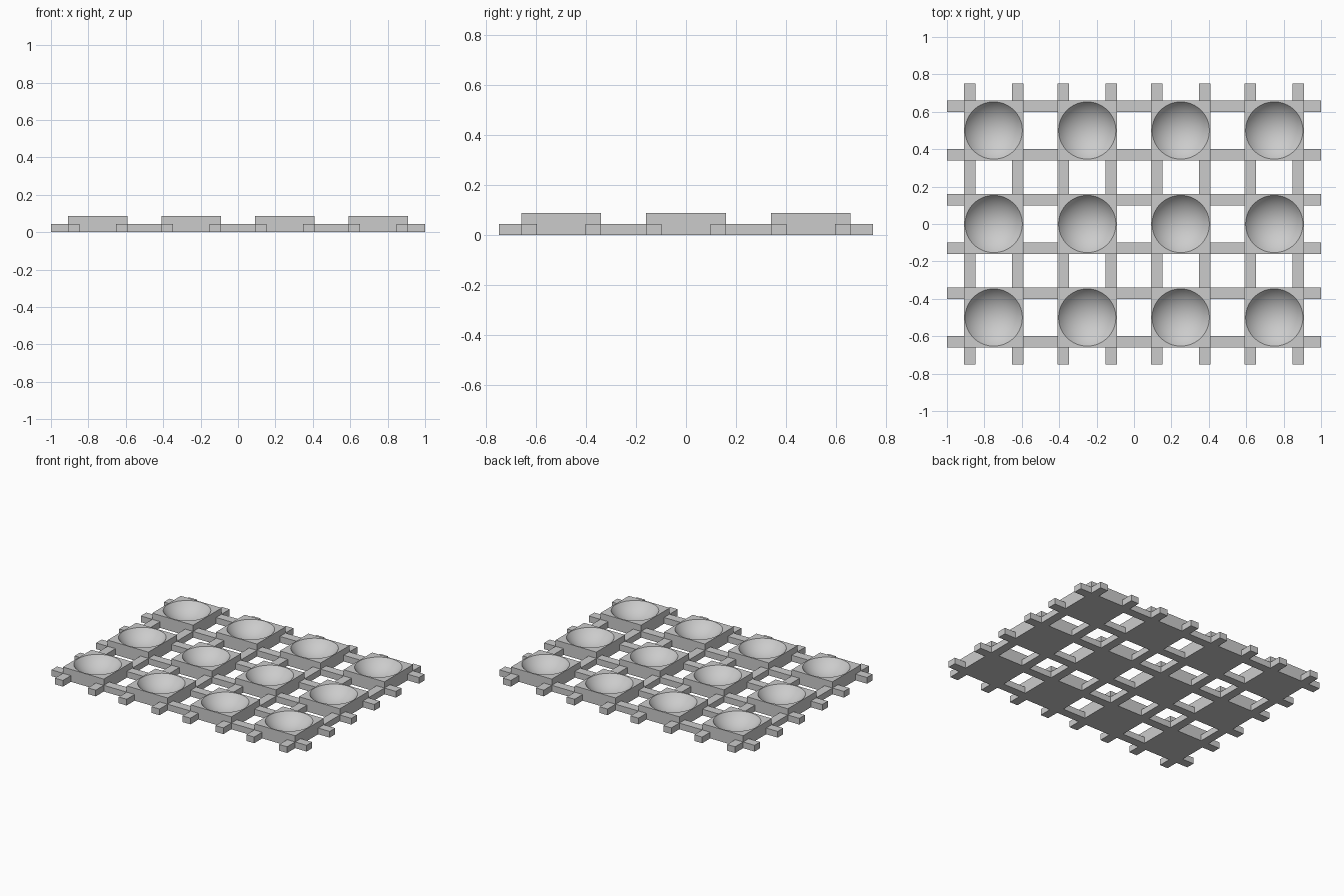
import bpy, bmesh, math

if "Cube" in bpy.data.objects:
    bpy.data.objects.remove(bpy.data.objects["Cube"])

grey = bpy.data.materials.new("light_grey")
grey.diffuse_color = (0.6, 0.6, 0.6, 1)
grey.use_nodes = True
grey.node_tree.nodes["Principled BSDF"].inputs["Base Color"].default_value = grey.diffuse_color

PITCH, HALF, TOP = 0.5, 0.16, 0.088      # tile spacing, half width, height
BAR_W, BAR_H = 0.062, 0.044              # connecting bar section
RIM, DEPTH, SEG, RINGS = 0.153, 0.078, 64, 10
XS = [-0.75, -0.25, 0.25, 0.75]
YS = [-0.5, 0.0, 0.5]


def tile_mesh():
    """Square tile with a spherical dish sunk into its top."""
    bm = bmesh.new()
    angles = [2 * math.pi * i / SEG for i in range(SEG)]

    def square(z):
        ring = []
        for a in angles:
            k = HALF / max(abs(math.cos(a)), abs(math.sin(a)))
            ring.append(bm.verts.new((k * math.cos(a), k * math.sin(a), z)))
        return ring

    def bridge(a, b, smooth=False):
        for i in range(SEG):
            j = (i + 1) % SEG
            bm.faces.new((a[i], a[j], b[j], b[i])).smooth = smooth

    # sides, base and flat top
    low, high = square(0), square(TOP)
    bm.faces.new(low[::-1])
    bridge(low, high)
    # dish rings from the rim down to the middle
    radius = (RIM ** 2 + DEPTH ** 2) / (2 * DEPTH)
    rim_angle = math.asin(RIM / radius)
    centre_z = TOP - DEPTH + radius
    previous = high
    for n in range(RINGS, 0, -1):
        t = rim_angle * n / RINGS
        r, z = radius * math.sin(t), centre_z - radius * math.cos(t)
        ring = [bm.verts.new((r * math.cos(a), r * math.sin(a), z)) for a in angles]
        bridge(previous, ring, n < RINGS)
        previous = ring
    middle = bm.verts.new((0, 0, TOP - DEPTH))
    for i in range(SEG):
        bm.faces.new((previous[i], previous[(i + 1) % SEG], middle)).smooth = True
    # keep the dish rim crisp
    for e in bm.edges:
        if len(e.link_faces) == 2 and e.calc_face_angle(0) > math.radians(30):
            e.smooth = False
    mesh = bpy.data.meshes.new("dished_tile")
    bm.to_mesh(mesh)
    bm.free()
    mesh.materials.append(grey)
    return mesh


def bar(name, x0, x1, y0, y1):
    bpy.ops.mesh.primitive_cube_add(
        size=1, location=((x0 + x1) / 2, (y0 + y1) / 2, BAR_H / 2))
    ob = bpy.context.object
    ob.name = name
    ob.scale = (x1 - x0, y1 - y0, BAR_H)
    ob.data.materials.append(grey)


def gaps(centres):
    """Open spans before, between and after the tiles in a row."""
    end = centres[-1] + PITCH / 2
    stops = [-end] + [c + s * HALF for c in centres for s in (-1, 1)] + [end]
    return list(zip(stops[::2], stops[1::2]))


def lanes(centres):
    """Bar positions flush with both edges of each tile."""
    for c in centres:
        yield c - HALF, c - HALF + BAR_W
        yield c + HALF - BAR_W, c + HALF


# tiles
tile = tile_mesh()
for x in XS:
    for y in YS:
        ob = bpy.data.objects.new("dished_tile", tile)
        ob.location = (x, y, 0)
        bpy.context.collection.objects.link(ob)

# bars along x, then bars along y
for y0, y1 in lanes(YS):
    for x0, x1 in gaps(XS):
        bar("cross_bar", x0, x1, y0, y1)
for x0, x1 in lanes(XS):
    for y0, y1 in gaps(YS):
        bar("long_bar", x0, x1, y0, y1)
